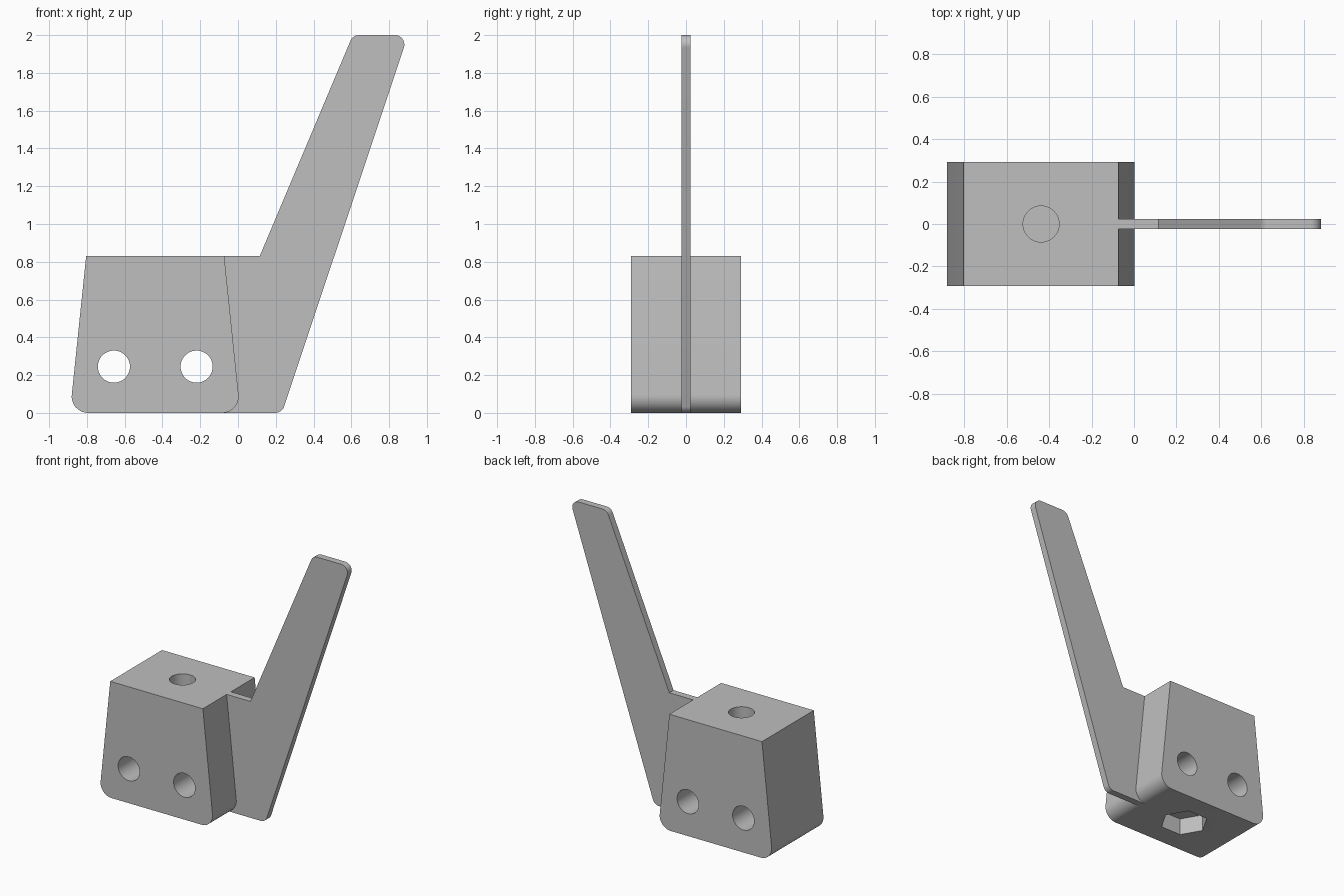
import bpy
import bmesh
import math
from mathutils import Vector, Matrix

if "Cube" in bpy.data.objects:
    bpy.data.objects.remove(bpy.data.objects["Cube"], do_unlink=True)

grey = bpy.data.materials.new("plain grey")
grey.use_nodes = True
grey.diffuse_color = (0.52, 0.52, 0.52, 1)
grey.node_tree.nodes["Principled BSDF"].inputs["Base Color"].default_value = grey.diffuse_color


def add_object(name, bm):
    bmesh.ops.recalc_face_normals(bm, faces=bm.faces)
    mesh = bpy.data.meshes.new(name)
    bm.to_mesh(mesh)
    bm.free()
    mesh.materials.append(grey)
    obj = bpy.data.objects.new(name, mesh)
    bpy.context.collection.objects.link(obj)
    return obj


def fillet(prev, corner, nxt, radius, steps=10):
    """Arc points that round off one profile corner."""
    a, b = (prev - corner).normalized(), (nxt - corner).normalized()
    half = a.angle(b) / 2
    centre = corner + (a + b).normalized() * radius / math.sin(half)
    start = corner + a * radius / math.tan(half) - centre
    sweep = start.angle_signed(corner + b * radius / math.tan(half) - centre)
    # angle_signed is clockwise, Matrix.Rotation is counter-clockwise
    return [centre + Matrix.Rotation(-sweep * i / steps, 2) @ start
            for i in range(steps + 1)]


def extrude_profile(name, corners, half_depth):
    """Plate from (x, z, corner radius) points, centred on y = 0."""
    pts = [Vector(c[:2]) for c in corners]
    outline = []
    for i, (x, z, r) in enumerate(corners):
        if r:
            outline += fillet(pts[i - 1], pts[i], pts[(i + 1) % len(pts)], r)
        else:
            outline.append(pts[i])
    bm = bmesh.new()
    face = bm.faces.new([bm.verts.new((p.x, -half_depth, p.y)) for p in outline])
    moved = bmesh.ops.extrude_face_region(bm, geom=[face])["geom"]
    bmesh.ops.translate(bm, vec=(0, 2 * half_depth, 0),
                        verts=[v for v in moved if isinstance(v, bmesh.types.BMVert)])
    return add_object(name, bm)


def cut(target, centre, radius, length, sides, axis="Z"):
    """Subtract a prism with the given number of sides."""
    bm = bmesh.new()
    turn = Matrix.Rotation(math.pi / 2, 4, "X") if axis == "Y" else Matrix()
    bmesh.ops.create_cone(bm, cap_ends=True, segments=sides, radius1=radius, radius2=radius,
                          depth=length, matrix=Matrix.Translation(centre) @ turn)
    # put a corner of the prism on the x axis
    first = min((abs(math.atan2(v.co.y - centre[1], v.co.x - centre[0])) for v in bm.verts))
    if axis == "Z" and first > 0.01:
        bmesh.ops.rotate(bm, verts=bm.verts, cent=centre,
                         matrix=Matrix.Rotation(math.pi / sides, 3, "Z"))
    cutter = add_object("cutter", bm)
    cutter.hide_render = True
    mod = target.modifiers.new("cut", "BOOLEAN")
    mod.operation, mod.solver, mod.object = "DIFFERENCE", "EXACT", cutter
    bpy.context.view_layer.objects.active = target
    bpy.ops.object.modifier_apply(modifier=mod.name)
    bpy.data.objects.remove(cutter, do_unlink=True)


# Tapered mounting block with rounded lower edges
block = extrude_profile("mounting_block", [
    (-0.89, 0, 0.087), (0.013, 0, 0.087), (-0.073, 0.83, 0), (-0.804, 0.83, 0)], 0.292)

# Two cross holes, a blind bolt hole and a hexagonal nut pocket
for x in (-0.657, -0.219):
    cut(block, (x, 0, 0.245), 0.085, 1, 48, "Y")
cut(block, (-0.438, 0, 0.53), 0.085, 0.8, 48)
cut(block, (-0.438, 0, 0), 0.16, 0.24, 6)

# Thin bent lever arm growing out of the block
arm = extrude_profile("lever_arm", [
    (-0.073, 0, 0), (0.233, 0, 0.05), (0.9, 2, 0.05), (0.608, 2, 0.05),
    (0.115, 0.83, 0), (-0.073, 0.83, 0)], 0.024)

# Smooth the round surfaces, keep the edges crisp
for obj in (block, arm):
    bpy.ops.object.select_all(action="DESELECT")
    obj.select_set(True)
    bpy.context.view_layer.objects.active = obj
    bpy.ops.object.shade_smooth_by_angle(angle=math.radians(25))
